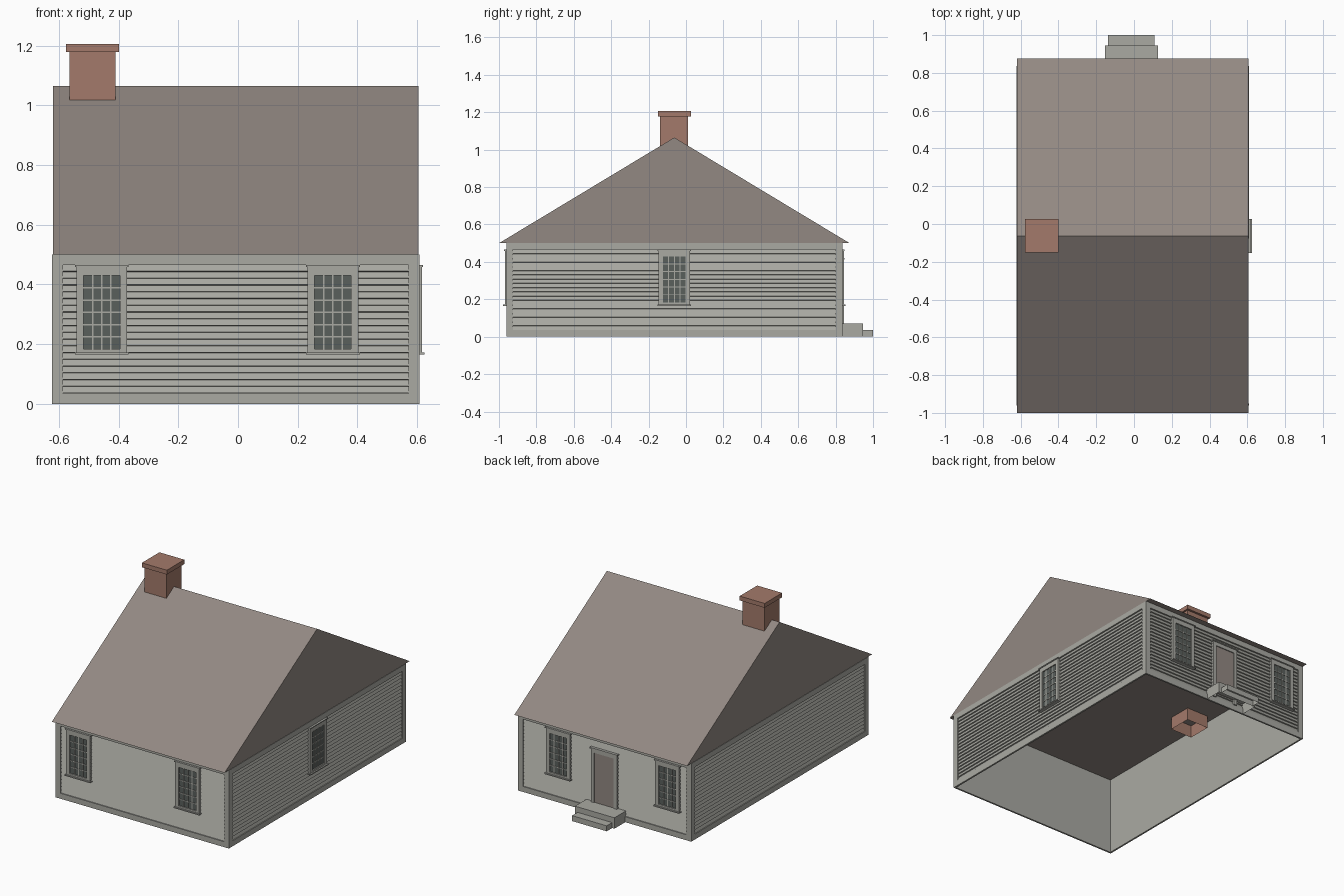
import bpy, bmesh, math
from mathutils import Matrix, Vector

cube = bpy.data.objects.get("Cube")
if cube:
    bpy.data.objects.remove(cube, do_unlink=True)


def material(name, r, g, b):
    m = bpy.data.materials.new(name)
    m.use_nodes = True
    m.diffuse_color = (r, g, b, 1)
    m.node_tree.nodes["Principled BSDF"].inputs["Base Color"].default_value = (r, g, b, 1)
    return m


GREY = material("pale_grey_paint", .40, .40, .365)
BROWN = material("brown_shingle", .29, .25, .225)
BRICK = material("brick_red", .37, .195, .145)
GLASS = material("dark_glass", .10, .115, .108)

CX, CY = -.0075, -.0625      # house centre
HX, HY = .604, .887          # half size of the wall shell
EAVE, RIDGE = .5, 1.065
TRIM = .011


def finish(name, bm, mat, matrix=Matrix()):
    mesh = bpy.data.meshes.new(name)
    bm.to_mesh(mesh)
    bm.free()
    mesh.materials.append(mat)
    ob = bpy.data.objects.new(name, mesh)
    ob.matrix_world = matrix
    bpy.context.collection.objects.link(ob)
    return ob


def add_box(bm, x, y, z, skip=()):
    """Box from three ranges; faces pointing along a skipped direction are left out."""
    lo, hi = Vector((x[0], y[0], z[0])), Vector((x[1], y[1], z[1]))
    size = hi - lo
    place = Matrix.Translation((lo + hi) / 2) @ Matrix.Diagonal((*size, 1))
    verts = bmesh.ops.create_cube(bm, size=1, matrix=place)["verts"]
    if skip:
        faces = {f for v in verts for f in v.link_faces}
        gone = [f for f in faces if any(f.normal.dot(Vector(s)) > .9 for s in skip)]
        bmesh.ops.delete(bm, geom=gone, context='FACES')


def boxes(name, ranges, mat, matrix=Matrix(), skip=()):
    bm = bmesh.new()
    for r in ranges:
        add_box(bm, *r, skip=skip)
    bm.normal_update()
    return finish(name, bm, mat, matrix)


def wall_frame(angle, distance):
    """Wall space: x along the wall, -y outward, z up."""
    return (Matrix.Translation((CX, CY, 0)) @ Matrix.Rotation(angle, 4, 'Z')
            @ Matrix.Translation((0, -distance, 0)))


UP, DOWN = (0, 0, 1), (0, 0, -1)

# Open wall shell
boxes("wall_shell", [((CX - HX, CX + HX), (CY - HY, CY + HY), (0, EAVE))], GREY,
      skip=(UP, DOWN))


def siding(name, half, matrix, z0=.035, z1=.465, count=19):
    # Overlapping boards as one zigzag strip
    bm = bmesh.new()
    pitch = (z1 - z0) / count
    previous = None
    for i in range(count):
        top = z1 - i * pitch
        for out, z in ((.001, top), (.008, top - pitch + .002)):
            row = [bm.verts.new((u, -out, z)) for u in (-half, half)]
            if previous:
                bm.faces.new((row[0], row[1], previous[1], previous[0]))
            previous = row
    finish(name, bm, GREY, matrix)


def wall_trim(name, half, end, matrix):
    # Corner boards, frieze and skirting
    y, inner = (-TRIM, 0), half - .025
    boxes(name, [((-end, -inner), y, (0, EAVE)), ((inner, end), y, (0, EAVE)),
                 ((-inner, inner), y, (.465, EAVE)), ((-inner, inner), y, (0, .035))],
          GREY, matrix)


def window(name, u, matrix):
    place = matrix @ Matrix.Translation((u, 0, 0))
    # Outer casing, cap and sill
    w, open_w, low, high = .085, .061, .183, .43
    y = (-.019, 0)
    boxes(name + "_casing", [
        ((-w, -open_w), y, (.172, .46)), ((open_w, w), y, (.172, .46)),
        ((-open_w, open_w), y, (high, .46)), ((-open_w, open_w), y, (.172, low)),
        ((-w - .005, w + .005), (-.024, 0), (.459, .465)),
        ((-w - .005, w + .005), (-.028, 0), (.165, .172))], GREY, place)
    # Glazing and glazing bars
    boxes(name + "_glass", [((-open_w, open_w), (-.0115, -.008), (low, high))], GLASS, place)
    cols, rows, t = 4, 6, .0025
    bars = []
    for i in range(1, cols):
        c = -open_w + 2 * open_w * i / cols
        bars.append(((c - t, c + t), (-.015, -.01), (low, high)))
    for i in range(1, rows):
        c = low + (high - low) * i / rows
        bars.append(((-open_w, open_w), (-.0148, -.01), (c - t, c + t)))
    boxes(name + "_bars", bars, GREY, place)


front = wall_frame(0, HY)
left = wall_frame(math.pi / 2, HX)
back = wall_frame(math.pi, HY)
right = wall_frame(-math.pi / 2, HX)

for label, frame, half, end in (("front", front, HX, HX + TRIM), ("back", back, HX, HX + TRIM),
                                ("left", left, HY, HY), ("right", right, HY, HY)):
    siding(label + "_siding", half - .02, frame)
    wall_trim(label + "_trim", half, end, frame)

# Two windows front and back, one on the left gable wall
for x in (-.456, .318):
    side = "left" if x > 0 else "right"
    window("front_window_" + side, x - CX, front)
    window("back_window_" + side, CX - x, back)
window("left_window", 0, left)

# Back door and its surround
boxes("door", [((-.07, .07), (-.013, -.006), (.07, .39))], BROWN, back)
boxes("door_casing", [((-.092, -.07), (-.019, 0), (.035, .415)),
                      ((.07, .092), (-.019, 0), (.035, .415)),
                      ((-.07, .07), (-.019, 0), (.39, .415)),
                      ((-.098, .098), (-.024, 0), (.414, .421))], GREY, back)

# Back steps, hollow beneath
wall_y = CY + HY
boxes("back_steps", [((-.154, .126), (wall_y, .945), (0, .07)),
                     ((-.138, .108), (.945, 1), (0, .035))],
      GREY, skip=(DOWN, (0, -1, 0)))

# Gabled roof: a closed prism
bm = bmesh.new()
ends = []
for x in (CX - .6125, CX + .6125):
    ends.append([bm.verts.new((x, y, z)) for y, z in
                 ((-1, EAVE), (CY + .9375, EAVE), (CY, RIDGE))])
for tri in ends:
    bm.faces.new(tri)
for i in range(3):
    j = (i + 1) % 3
    bm.faces.new((ends[0][i], ends[0][j], ends[1][j], ends[1][i]))
bmesh.ops.recalc_face_normals(bm, faces=bm.faces)
finish("roof", bm, BROWN)

# Chimney shaft, open below the ceiling, with a wider cap
boxes("chimney_shaft", [((-.565, -.41), (-.14, .012), (.42, 1.18))], BRICK, skip=(DOWN,))
boxes("chimney_cap", [((-.576, -.399), (-.151, .026), (1.178, 1.206))], BRICK)
